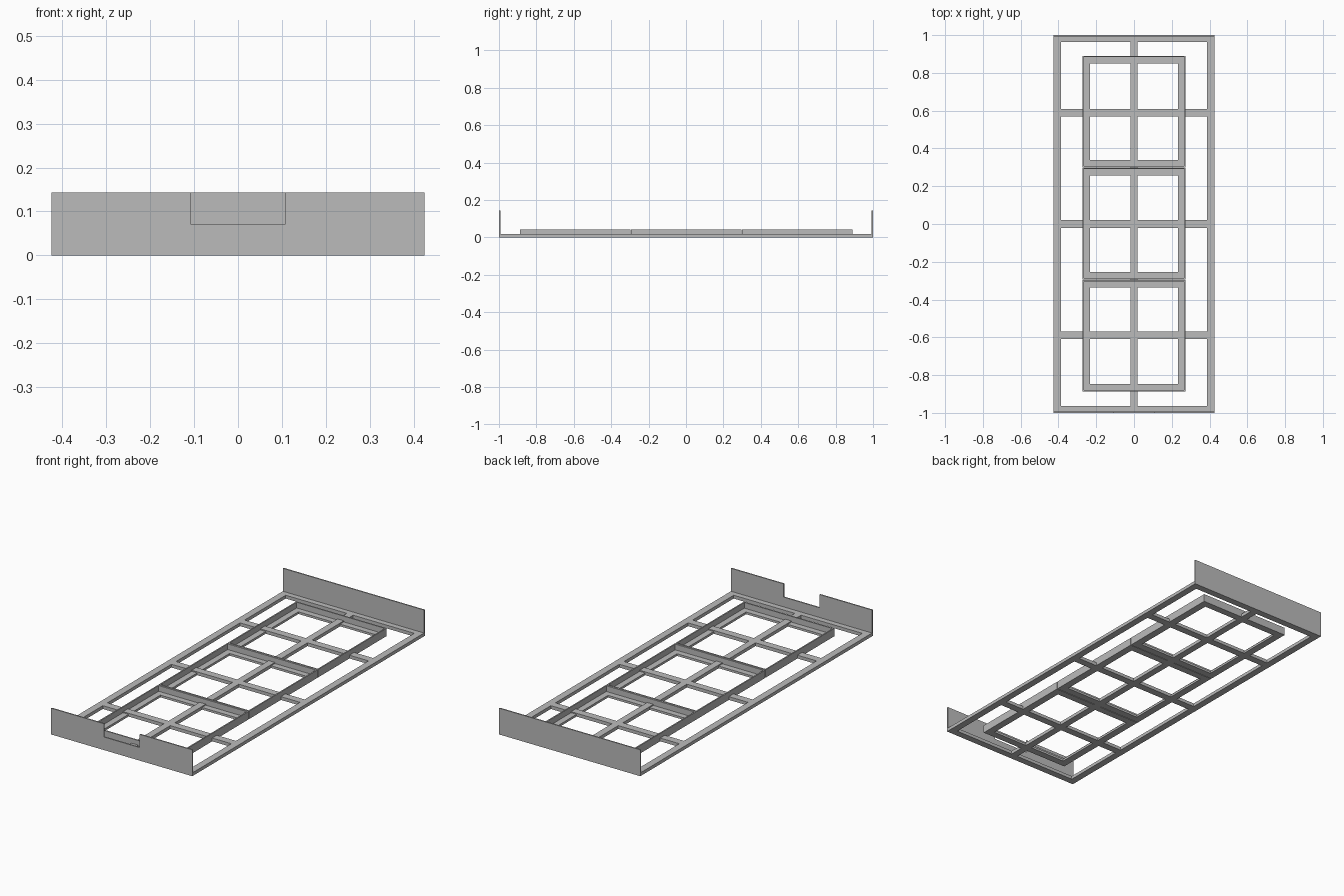
import bpy, bmesh

if "Cube" in bpy.data.objects:
    bpy.data.objects.remove(bpy.data.objects["Cube"])

# One plain grey for the whole rack
grey = bpy.data.materials.new("plain grey")
grey.diffuse_color = (0.5, 0.5, 0.5, 1)
grey.use_nodes = True
grey.node_tree.nodes["Principled BSDF"].inputs["Base Color"].default_value = grey.diffuse_color


def finish(bm, name):
    bmesh.ops.recalc_face_normals(bm, faces=bm.faces[:])
    mesh = bpy.data.meshes.new(name)
    bm.to_mesh(mesh)
    bm.free()
    mesh.materials.append(grey)
    obj = bpy.data.objects.new(name, mesh)
    bpy.context.collection.objects.link(obj)
    return obj


def grid_plate(name, us, vs, is_open, to_point, depth):
    """Plate cut into cells by us and vs; open cells are left out, the rest extruded."""
    bm = bmesh.new()
    grid = [[bm.verts.new(to_point(u, v)) for v in vs] for u in us]
    for i in range(len(us) - 1):
        for j in range(len(vs) - 1):
            if not is_open(i, j):
                bm.faces.new((grid[i][j], grid[i + 1][j],
                              grid[i + 1][j + 1], grid[i][j + 1]))
    bmesh.ops.delete(bm, geom=[v for v in bm.verts if not v.link_faces], context='VERTS')
    ext = bmesh.ops.extrude_face_region(bm, geom=bm.faces[:], use_keep_orig=True)
    moved = [g for g in ext["geom"] if isinstance(g, bmesh.types.BMVert)]
    bmesh.ops.translate(bm, verts=moved, vec=depth)
    return finish(bm, name)


def window(i, j):
    return i % 2 == 1 and j % 2 == 1


def flat(u, v):
    return (u, v, 0)


W, L = 0.425, 1.0
BASE_H, TRAY_H, END_H = 0.018, 0.043, 0.143
SHEET = 0.007

# Base lattice: rim, centre bar and three cross bars
bar_xs = [-W, -0.387, -0.019, 0.019, 0.387, W]
bar_ys = [-L, -0.963]
for c in (-0.59, 0.0, 0.59):
    bar_ys += [c - 0.02, c + 0.02]
bar_ys += [0.963, L]
grid_plate("base_lattice", bar_xs, bar_ys, window, flat, (0, 0, BASE_H))

# Three trays: a flat floor flange with a thin upright wall around it
TX = 0.272
for name, cy in (("front", -0.592), ("middle", 0.002), ("back", 0.595)):
    hy = 0.295
    grid_plate(name + "_tray_flange", [-TX, -0.232, 0.232, TX],
               [cy - hy, cy - 0.256, cy + 0.256, cy + hy],
               window, flat, (0, 0, 0.012))
    grid_plate(name + "_tray_wall", [-TX, -TX + SHEET, TX - SHEET, TX],
               [cy - hy, cy - hy + SHEET, cy + hy - SHEET, cy + hy],
               window, flat, (0, 0, TRAY_H))

# Upright end panels; the front one has a notch in its top edge
grid_plate("front_panel", [-W, -0.108, 0.108, W], [0, 0.071, END_H],
           window, lambda u, v: (u, -L, v), (0, SHEET, 0))
grid_plate("back_panel", [-W, W], [0, END_H],
           lambda i, j: False, lambda u, v: (u, L, v), (0, -SHEET, 0))
